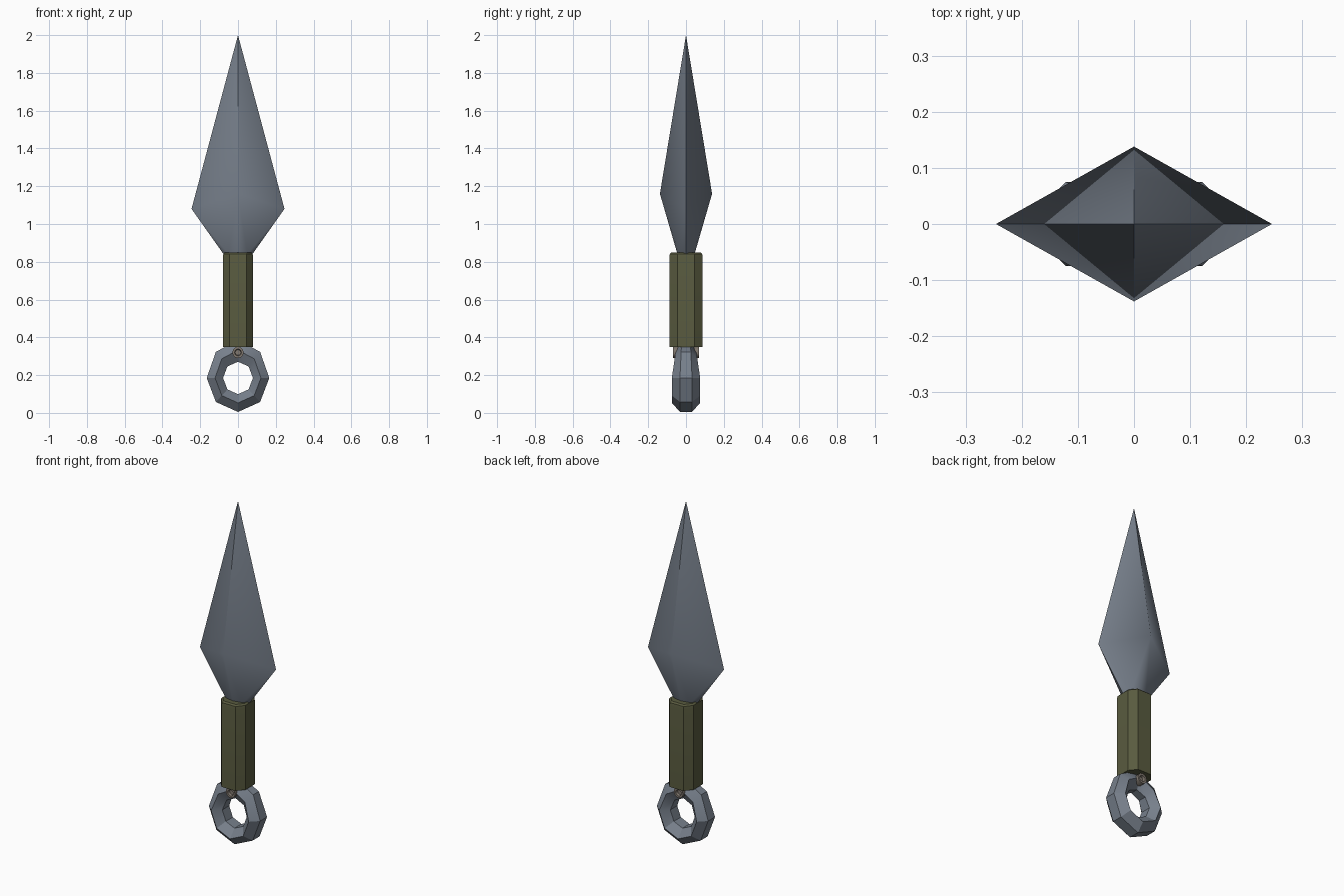
import bpy, bmesh, math

if "Cube" in bpy.data.objects:
    bpy.data.objects.remove(bpy.data.objects["Cube"])


def material(name, rgb):
    m = bpy.data.materials.new(name)
    m.diffuse_color = (*rgb, 1)
    m.use_nodes = True
    m.node_tree.nodes["Principled BSDF"].inputs["Base Color"].default_value = m.diffuse_color
    return m


steel = material("steel", (0.185, 0.215, 0.26))
wrap = material("olive_wrap", (0.10, 0.104, 0.05))
bronze = material("rivet_metal", (0.22, 0.19, 0.16))


def finish(bm, name, mat, angle):
    bmesh.ops.recalc_face_normals(bm, faces=bm.faces)
    me = bpy.data.meshes.new(name)
    bm.to_mesh(me)
    bm.free()
    ob = bpy.data.objects.new(name, me)
    bpy.context.collection.objects.link(ob)
    me.materials.append(mat)
    bpy.ops.object.select_all(action='DESELECT')
    ob.select_set(True)
    bpy.context.view_layer.objects.active = ob
    bpy.ops.object.shade_smooth_by_angle(angle=math.radians(angle))
    return ob


def bridge(bm, a, b):
    n = len(a)
    for i in range(n):
        j = (i + 1) % n
        bm.faces.new((a[i], a[j], b[j], b[i]))


# Blade: diamond section, flowing into a rounder neck
bm = bmesh.new()
tip = bm.verts.new((0, 0, 2))
mid = [bm.verts.new(p) for p in
       ((0.246, 0, 1.08), (0, 0.138, 1.16), (-0.246, 0, 1.08), (0, -0.138, 1.16))]
neck = [bm.verts.new((x, y, 0.84)) for x, y in
        ((0.076, 0), (0.05, 0.036), (0, 0.045), (-0.05, 0.036),
         (-0.076, 0), (-0.05, -0.036), (0, -0.045), (0.05, -0.036))]
for i in range(4):
    a, b = mid[i], mid[(i + 1) % 4]
    n0, n1, n2 = neck[2 * i], neck[2 * i + 1], neck[(2 * i + 2) % 8]
    for f in ((a, b, tip), (a, n0, n1), (a, n1, b), (b, n1, n2)):
        bm.faces.new(f)
bm.faces.new(neck)
finish(bm, "blade", steel, 32)

# Handle: eight-sided grip with a softened top edge
bm = bmesh.new()
outline = ((0.08, -0.045), (0.08, 0.045), (0.045, 0.088), (-0.045, 0.088),
           (-0.08, 0.045), (-0.08, -0.045), (-0.045, -0.088), (0.045, -0.088))
rings = [[bm.verts.new((x * s, y * s, z)) for x, y in outline]
         for z, s in ((0.35, 1), (0.825, 1), (0.842, 0.97), (0.85, 0.87))]
for a, b in zip(rings, rings[1:]):
    bridge(bm, a, b)
bm.faces.new(rings[0])
bm.faces.new(rings[-1])
finish(bm, "handle", wrap, 30)

# Pommel ring: chunky eight-sided loop, thinner where it meets the handle
bm = bmesh.new()
section = ((0.18, 0.032), (0.132, 0.075), (0.086, 0.032),
           (0.086, -0.032), (0.132, -0.075), (0.18, -0.032))
loops = []
for i in range(8):
    t = math.tau * i / 8
    up = max(0, math.sin(t))
    loops.append([bm.verts.new((0.92 * r * math.cos(t), y * (1 - 0.28 * up),
                                0.185 + r * math.sin(t) * (1 + (0.12 * up if r > 0.1 else 0))))
                  for r, y in section])
for i in range(8):
    bridge(bm, loops[i], loops[(i + 1) % 8])
finish(bm, "pommel_ring", steel, 30)

# Rivet: hollow-ended pin through the top of the ring
bm = bmesh.new()
profile = ((0, -0.055), (0.015, -0.055), (0.018, -0.07), (0.03, -0.07),
           (0.03, 0.07), (0.018, 0.07), (0.015, 0.055), (0, 0.055))
pts = [bm.verts.new((r, y, 0)) for r, y in profile]
edges = [bm.edges.new(e) for e in zip(pts, pts[1:])]
bmesh.ops.spin(bm, geom=pts + edges, cent=(0, 0, 0), axis=(0, 1, 0),
               angle=math.tau, steps=12, use_duplicate=False)
bmesh.ops.remove_doubles(bm, verts=bm.verts, dist=0.0005)
rivet = finish(bm, "rivet", bronze, 30)
rivet.location.z = 0.32
